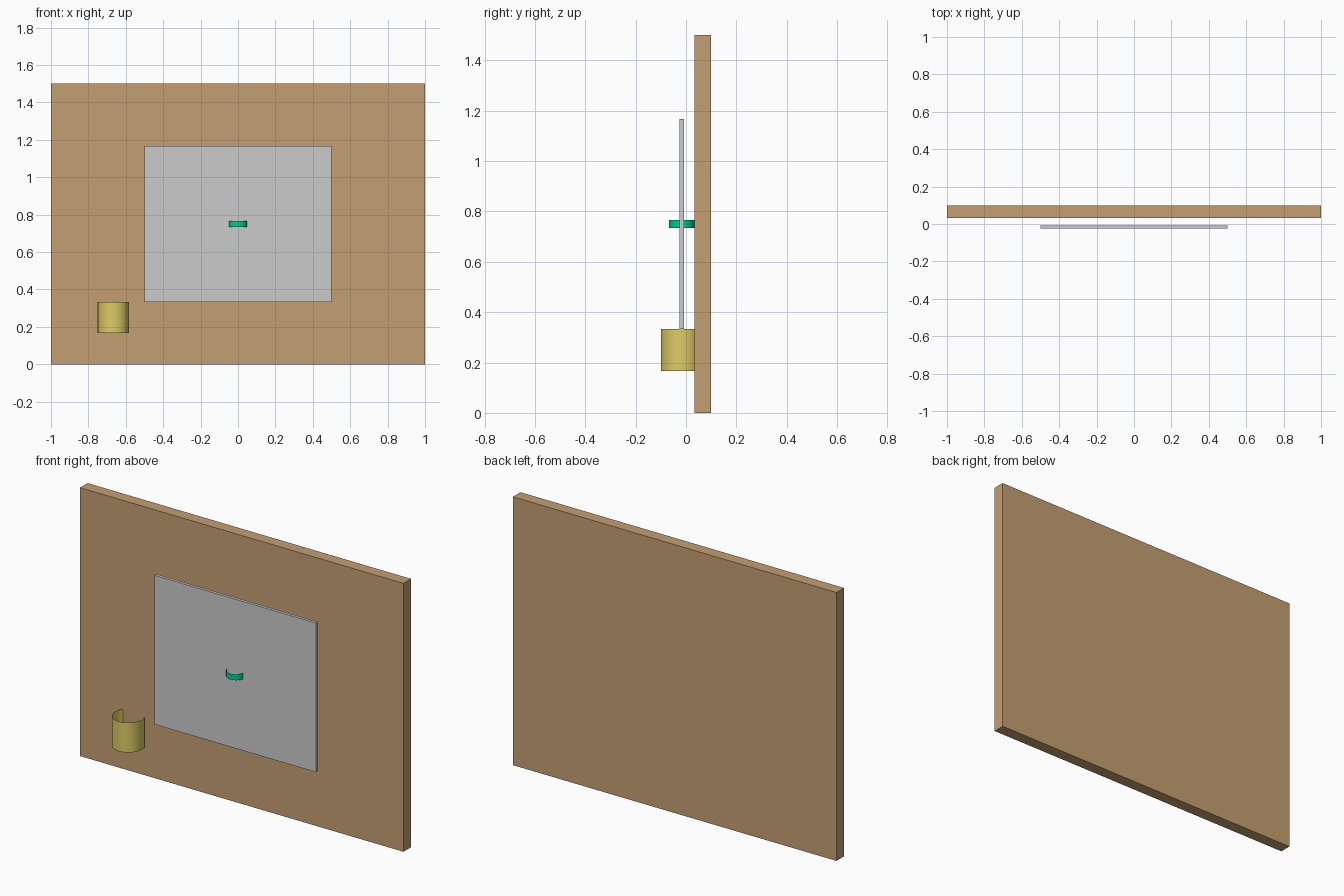
import bpy

if "Cube" in bpy.data.objects:
    bpy.data.objects.remove(bpy.data.objects["Cube"])

U = 1 / 6  # model unit


def material(name, rgb):
    m = bpy.data.materials.new(name)
    m.diffuse_color = (*rgb, 1)
    m.use_nodes = True
    m.node_tree.nodes["Principled BSDF"].inputs["Base Color"].default_value = m.diffuse_color
    return m


def box(name, size, centre, mat=None):
    bpy.ops.mesh.primitive_cube_add(size=1, location=[c * U for c in centre])
    ob = bpy.context.object
    ob.name = name
    ob.scale = [s * U for s in size]
    bpy.ops.object.transform_apply(location=False, rotation=False, scale=True)
    if mat:
        ob.data.materials.append(mat)


def open_tube(name, radius, height, centre, mat):
    # thin-walled tube, open at both ends
    bpy.ops.mesh.primitive_cylinder_add(
        vertices=32, radius=radius * U, depth=height * U,
        end_fill_type='NOTHING', location=[c * U for c in centre])
    ob = bpy.context.object
    ob.name = name
    ob.data.materials.append(mat)
    bpy.ops.object.shade_smooth_by_angle()


wood = material("wood", (0.55, 0.35, 0.17))
yellow = material("yellow", (0.72, 0.60, 0.13))
green = material("green", (0.0, 0.62, 0.30))

# Backing board and the panel standing just in front of it
box("backing_board", (12, 0.4, 9), (0, 0.4, 4.5), wood)
box("front_panel", (6, 0.1, 5), (0, -0.1, 4.5))

# Holder tube at lower left and the small ring through the panel
open_tube("holder_tube", 0.5, 1.0, (-4, -0.1, 1.5), yellow)
open_tube("panel_ring", 0.3, 0.2, (0, -0.1, 4.5), green)
